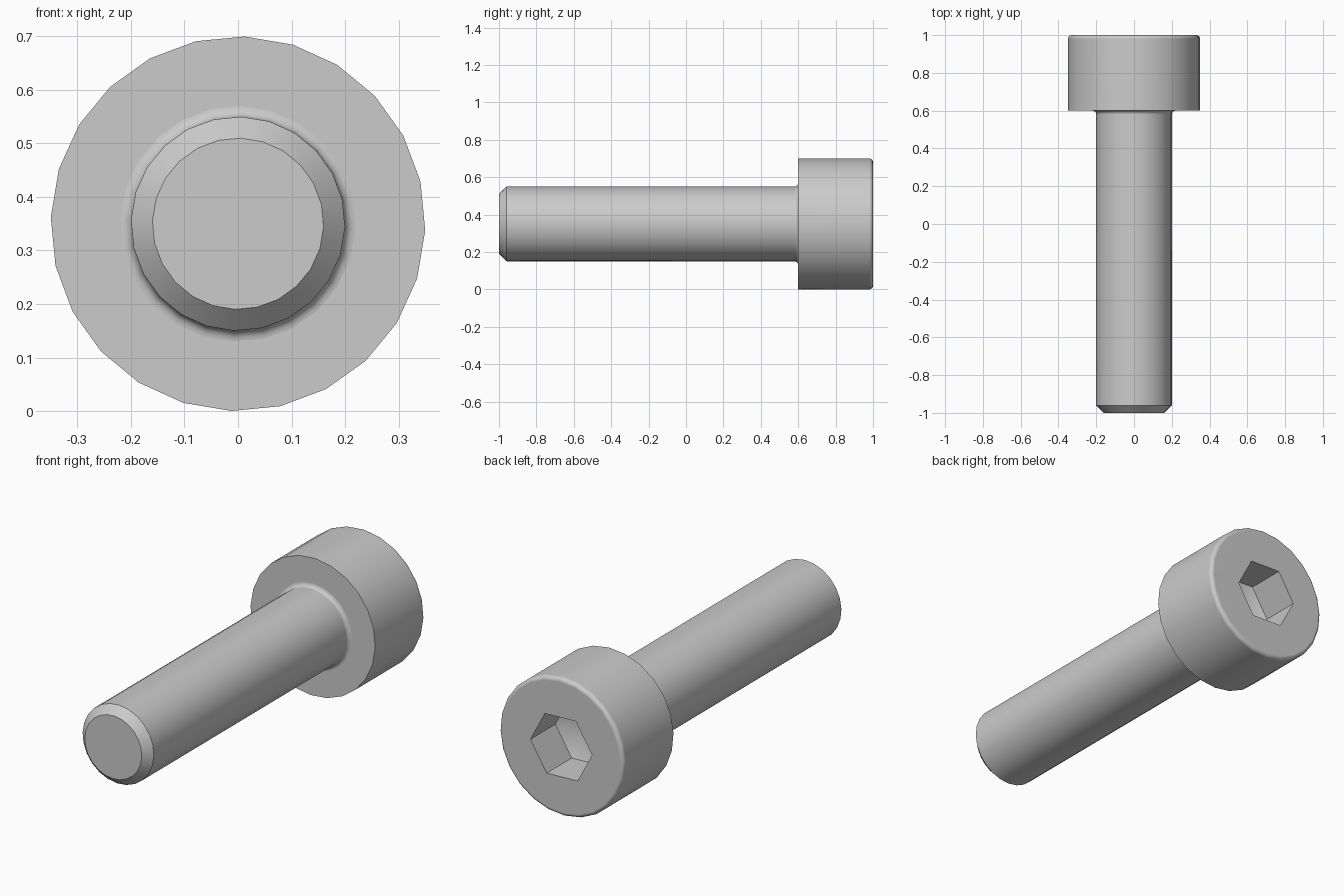
import bpy
import bmesh
import math

cube = bpy.data.objects.get("Cube")
if cube:
    bpy.data.objects.remove(cube, do_unlink=True)

SIDES = 24
TURN = math.radians(-2)      # small roll of the whole screw about its axis
AXIS_Z = 0.35

# Single plain steel colour
steel = bpy.data.materials.new("steel_grey")
steel.use_nodes = True
STEEL = (0.6, 0.6, 0.6, 1.0)
steel.diffuse_color = STEEL
steel.node_tree.nodes["Principled BSDF"].inputs["Base Color"].default_value = STEEL


def ring(bm, radius, y, sides=SIDES):
    """Ring of vertices around the screw axis."""
    verts = []
    for i in range(sides):
        t = TURN + math.tau * i / sides
        verts.append(bm.verts.new((radius * math.cos(t), y, AXIS_Z + radius * math.sin(t))))
    return verts


def bridge(bm, a, b):
    """Join ring a to ring b, where b has as many or fewer vertices."""
    step = len(a) // len(b)
    for i in range(len(b)):
        outer = [a[(i * step + k) % len(a)] for k in range(step + 1)]
        bm.faces.new([outer[0], b[i], b[(i + 1) % len(b)]] + outer[:0:-1])


def lathe(bm, profile):
    """Sweep (radius, y) points around the axis, returning the rings."""
    rings = [ring(bm, r, y) for r, y in profile]
    for a, b in zip(rings, rings[1:]):
        bridge(bm, a, b)
    return rings


def arc(cr, cy, radius, start, end, steps=5):
    """Fillet points in the (radius, y) plane, angles in degrees."""
    points = []
    for i in range(steps + 1):
        t = math.radians(start + (end - start) * i / steps)
        points.append((cr + radius * math.cos(t), cy + radius * math.sin(t)))
    return points


def finish(bm, name):
    mesh = bpy.data.meshes.new(name)
    bm.to_mesh(mesh)
    bm.free()
    mesh.materials.append(steel)
    obj = bpy.data.objects.new(name, mesh)
    bpy.context.collection.objects.link(obj)
    bpy.ops.object.select_all(action='DESELECT')
    obj.select_set(True)
    bpy.context.view_layer.objects.active = obj
    bpy.ops.object.shade_smooth_by_angle(angle=math.radians(30))
    # Keeps the flat faces flat next to the fillets
    normals = obj.modifiers.new("flat_face_normals", 'WEIGHTED_NORMAL')
    normals.keep_sharp = True
    return obj


# Shank: chamfered tip, plain cylinder, small fillet under the head
bm = bmesh.new()
rings = lathe(bm, [(0.16, -1.0), (0.2, -0.96)] + arc(0.22, 0.58, 0.02, 180, 90))
bm.faces.new(rings[0])
finish(bm, "shank")

# Head: flat bearing face, cylinder, rounded rim
bm = bmesh.new()
rings = lathe(bm, [(0.22, 0.6), (0.35, 0.6)] + arc(0.33, 0.98, 0.02, 0, 90))

# Hexagonal socket with a shallow drilled point at the bottom
CORNER = 0.3 / math.sqrt(3)
mouth = ring(bm, CORNER, 1.0, 6)
floor = ring(bm, CORNER, 0.8, 6)
bridge(bm, rings[-1], mouth)
bridge(bm, mouth, floor)
point = bm.verts.new((0, 0.73, AXIS_Z))
for i in range(6):
    bm.faces.new((floor[i], point, floor[(i + 1) % 6]))
finish(bm, "socket_head")
